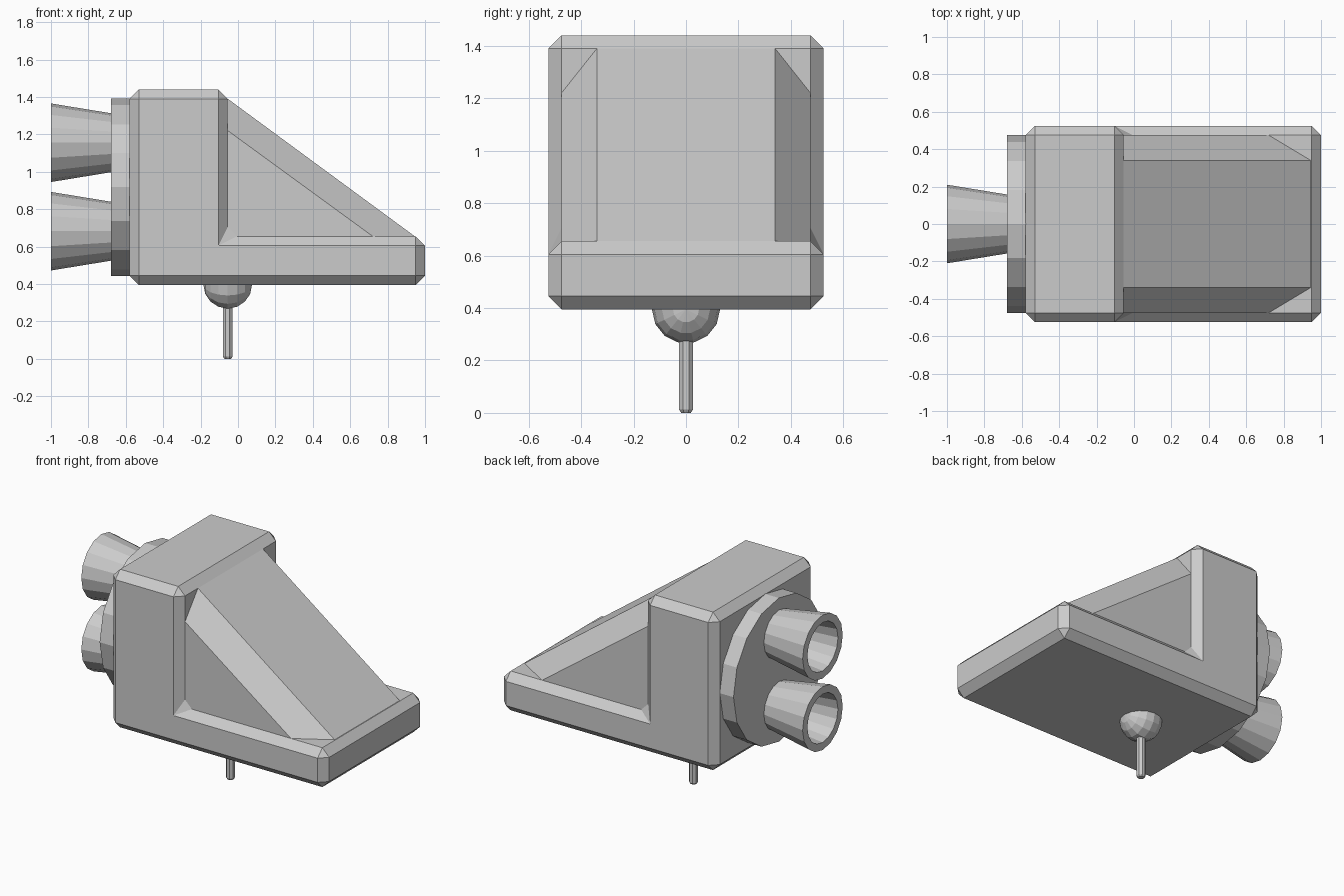
import bpy, bmesh
from math import pi
from mathutils import Matrix

if "Cube" in bpy.data.objects:
    bpy.data.objects.remove(bpy.data.objects["Cube"])


def finish(name, bm):
    bmesh.ops.recalc_face_normals(bm, faces=bm.faces)
    mesh = bpy.data.meshes.new(name)
    bm.to_mesh(mesh)
    bm.free()
    ob = bpy.data.objects.new(name, mesh)
    bpy.context.collection.objects.link(ob)
    return ob


def lathe(name, rings, sides, matrix, phase=0.0):
    """Revolve closed-ended (radius, height) rings around local z."""
    bm = bmesh.new()
    loops = []
    for r, h in rings:
        loops.append([bm.verts.new(Matrix.Rotation(phase + 2 * pi * i / sides, 3, 'Z')
                                   @ Matrix.Identity(3).col[0] * r + Matrix.Identity(3).col[2] * h)
                      for i in range(sides)])
    for a, b in zip(loops, loops[1:]):
        for i in range(sides):
            j = (i + 1) % sides
            bm.faces.new((a[i], a[j], b[j], b[i]))
    bm.faces.new(loops[0])
    bm.faces.new(loops[-1])
    bm.transform(matrix)
    return finish(name, bm)


# Chamfered L-shaped hull
bm = bmesh.new()
profile = [(-.58, .395), (1, .395), (1, .655), (-.055, .655), (-.055, 1.44), (-.58, 1.44)]
face = bm.faces.new([bm.verts.new((x, -.525, z)) for x, z in profile])
ext = bmesh.ops.extrude_face_region(bm, geom=[face])
bmesh.ops.translate(bm, vec=(0, 1.05, 0),
                    verts=[g for g in ext['geom'] if isinstance(g, bmesh.types.BMVert)])
bmesh.ops.recalc_face_normals(bm, faces=bm.faces)
bmesh.ops.bevel(bm, geom=bm.edges[:], offset=.05, offset_type='OFFSET',
                segments=1, profile=.5, affect='EDGES')
finish("hull", bm)

# Sloping wedge with chamfered shoulders
bm = bmesh.new()
for s in (-1, 1):
    for x, y, z in [(-.055, .475, .655), (-.055, .475, 1.22), (-.055, .34, 1.39),
                    (.72, .475, .655), (.945, .34, .655)]:
        bm.verts.new((x, s * y, z))
bmesh.ops.convex_hull(bm, input=bm.verts[:])
bmesh.ops.dissolve_limit(bm, angle_limit=.02, verts=bm.verts[:], edges=bm.edges[:])
finish("sloped_wedge", bm)

# Round engine plate; local +z points backwards along -x
back = Matrix.Rotation(-pi / 2, 4, 'Y')
lathe("engine_plate", [(.475, .57), (.475, .68)], 16,
      Matrix.Translation((0, 0, .917)) @ back)

# Two hollow flared nozzles
for label, z in (("upper", 1.155), ("lower", .682)):
    lathe(label + "_nozzle", [(.157, .675), (.21, 1.0), (.16, 1.0), (.125, .69)], 16,
          Matrix.Translation((0, 0, z)) @ back)

# Ball joint under the hull, poles along x
bm = bmesh.new()
bmesh.ops.create_uvsphere(bm, u_segments=14, v_segments=8, radius=.13)
bm.transform(Matrix.Translation((-.055, 0, .395)) @ Matrix.Rotation(pi / 2, 4, 'Y'))
finish("ball_joint", bm)

# Peg with chamfered tip
lathe("peg", [(.02, 0), (.028, .012), (.028, .35)], 8,
      Matrix.Translation((-.055, 0, 0)), pi / 8)
